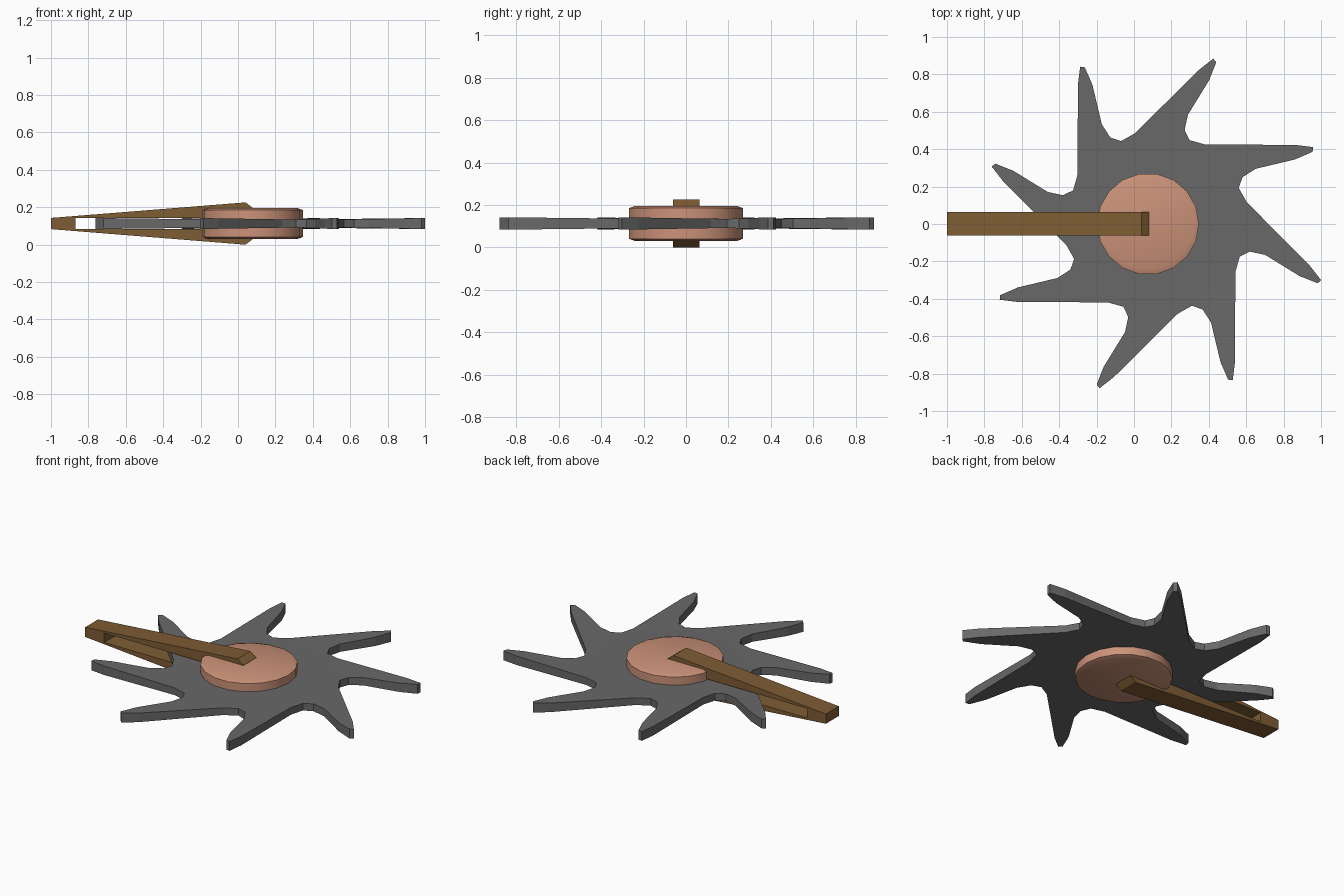
import bpy, bmesh, math

if "Cube" in bpy.data.objects:
    bpy.data.objects.remove(bpy.data.objects["Cube"])

MID_Z = 0.113


def material(name, rgb):
    m = bpy.data.materials.new(name)
    m.diffuse_color = (*rgb, 1)
    m.use_nodes = True
    m.node_tree.nodes["Principled BSDF"].inputs["Base Color"].default_value = m.diffuse_color
    return m


def finish(bm, name, mat):
    bmesh.ops.recalc_face_normals(bm, faces=bm.faces)
    me = bpy.data.meshes.new(name)
    bm.to_mesh(me)
    bm.free()
    ob = bpy.data.objects.new(name, me)
    bpy.context.collection.objects.link(ob)
    me.materials.append(mat)
    return ob


steel = material("steel", (0.14, 0.14, 0.14))
copper = material("copper", (0.60, 0.29, 0.19))
wood = material("wood", (0.21, 0.11, 0.035))

# Spiked blade: one swept tooth outline repeated eight times, thinner at the roots
TEETH = 8
tooth = [(.44, .19), (.46, .247), (.53, .292), (.74, .342),
         (.835, .383), (.838, .408), (.74, .42), (.26, .422)]
n = len(tooth)
bm = bmesh.new()
rings = []
for side in (1, -1):
    ring = []
    for i in range(TEETH):
        a = i * math.tau / TEETH
        c, s = math.cos(a), math.sin(a)
        for x, y in tooth:
            t = min(1, max(0, (math.hypot(x, y) - .48) / .44))
            half = .022 + .007 * t
            ring.append(bm.verts.new((.12 + x * c - y * s, .003 + x * s + y * c,
                                      MID_Z + side * half)))
    bm.faces.new(ring[::n])
    for i in range(TEETH):
        bm.faces.new([ring[(i * n + k) % len(ring)] for k in range(n + 1)])
    rings.append(ring)
top, bottom = rings
for i in range(len(top)):
    j = (i + 1) % len(top)
    bm.faces.new((top[i], top[j], bottom[j], bottom[i]))
finish(bm, "spiked_blade", steel)

# Hub disc with chamfered rims
bm = bmesh.new()
SIDES = 18
prev = None
for r, z in ((.245, -.082), (.272, -.072), (.272, .072), (.245, .082)):
    ring = [bm.verts.new((.075 + r * math.cos(k * math.tau / SIDES),
                          r * math.sin(k * math.tau / SIDES), MID_Z + z))
            for k in range(SIDES)]
    if prev:
        for k in range(SIDES):
            j = (k + 1) % SIDES
            bm.faces.new((prev[k], prev[j], ring[j], ring[k]))
    else:
        bm.faces.new(ring)
    prev = ring
bm.faces.new(prev)
hub = finish(bm, "hub_disc", copper)
bpy.context.view_layer.objects.active = hub
hub.select_set(True)
bpy.ops.object.shade_smooth_by_angle(angle=math.radians(30))

# Forked handle: side profile, mirrored about the blade plane, extruded across y
upper = [(-1, .03), (.04, .113), (.08, .083), (.08, .029), (-.87, .029)]
profile = upper + [(x, -z) for x, z in reversed(upper)]
bm = bmesh.new()
face = bm.faces.new([bm.verts.new((x, -.062, MID_Z + z)) for x, z in profile])
ext = bmesh.ops.extrude_face_region(bm, geom=[face])
bmesh.ops.translate(bm, vec=(0, .126, 0),
                    verts=[g for g in ext["geom"] if isinstance(g, bmesh.types.BMVert)])
finish(bm, "forked_handle", wood)
